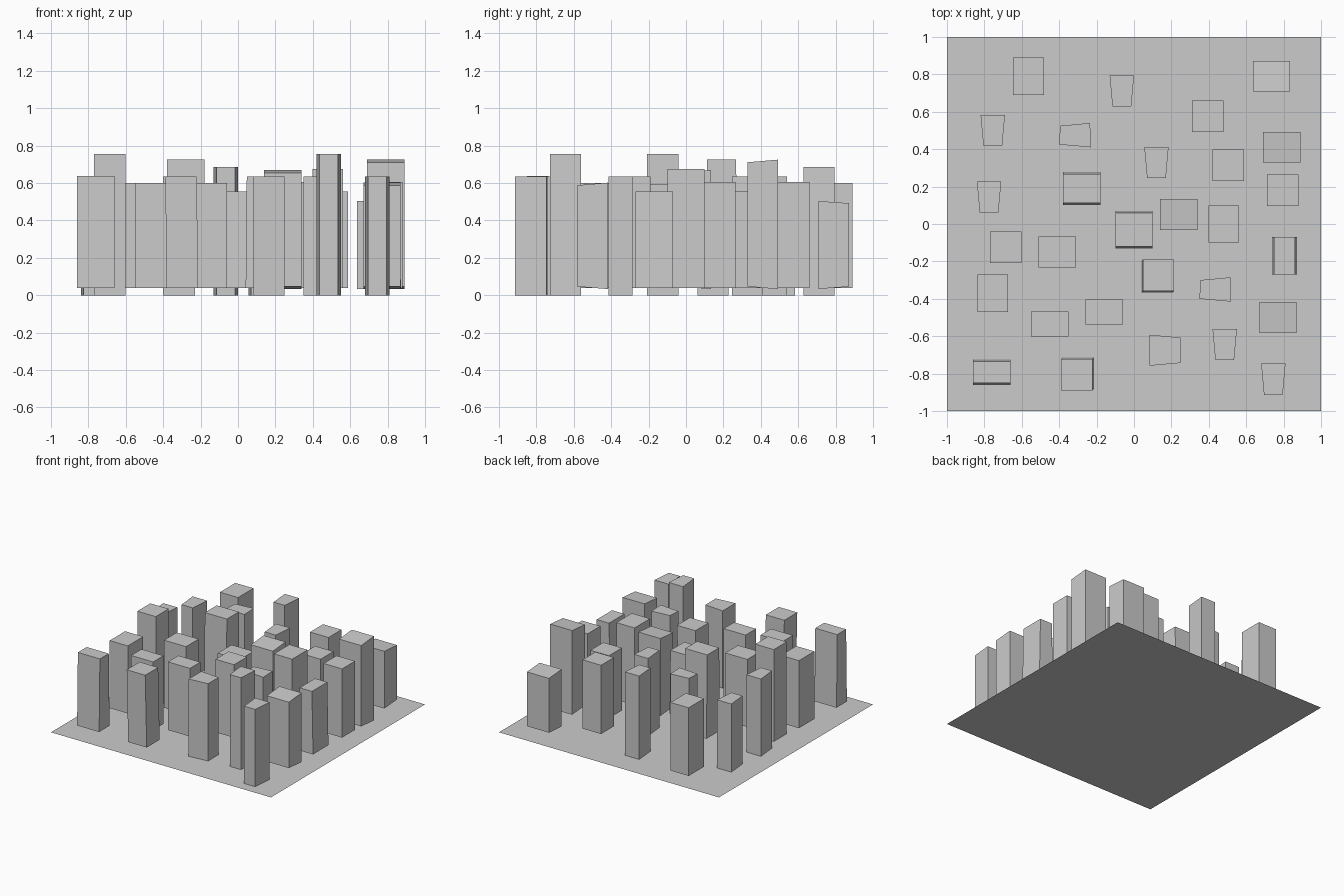
import bpy
import bmesh

default_cube = bpy.data.objects.get("Cube")
if default_cube:
    bpy.data.objects.remove(default_cube, do_unlink=True)

# One plain grey for everything
grey = bpy.data.materials.new("concrete_grey")
grey.use_nodes = True
grey.diffuse_color = (0.6, 0.6, 0.6, 1)
grey.node_tree.nodes["Principled BSDF"].inputs["Base Color"].default_value = grey.diffuse_color


def add_object(name, bm):
    bmesh.ops.recalc_face_normals(bm, faces=bm.faces)
    mesh = bpy.data.meshes.new(name)
    bm.to_mesh(mesh)
    bm.free()
    mesh.materials.append(grey)
    obj = bpy.data.objects.new(name, mesh)
    bpy.context.collection.objects.link(obj)
    return obj


def rectangle(width, depth):
    """Footprint ordered front left, front right, back right, back left."""
    w, d = width / 2, depth / 2
    return [(-w, -d), (w, -d), (w, d), (-w, d)]


def add_tower(name, footprint, spot, base=0.04, inset=(0, 0), lean=(0, 0), flare=0):
    """Prism on a footprint; inset narrows the roof, lean shifts it,
    flare makes the back taller than the front."""
    x, y, top = spot
    bm = bmesh.new()
    rings = []
    for is_roof, z in ((False, base), (True, top)):
        ring = []
        for px, py in footprint:
            rise = flare if py > 0 else -flare
            vx, vy, vz = x + px, y + py, z
            if is_roof:
                vx += lean[0] - (inset[0] if px > 0 else -inset[0])
                vy += lean[1] - (inset[1] if py > 0 else -inset[1])
                vz += rise
            else:
                vz -= rise
            ring.append(bm.verts.new((vx, vy, vz)))
        rings.append(ring)
    floor, roof = rings
    bm.faces.new(floor)
    bm.faces.new(roof)
    for i in range(len(floor)):
        j = (i + 1) % len(floor)
        bm.faces.new((floor[i], floor[j], roof[j], roof[i]))
    return add_object(name, bm)


def add_group(name, footprint, spots, **options):
    for number, spot in enumerate(spots, start=1):
        add_tower(f"{name}_{number}", footprint, spot, **options)


# Ground sheet
ground = bmesh.new()
bmesh.ops.create_grid(ground, x_segments=1, y_segments=1, size=1)
add_object("ground", ground)

# Slim towers that are wider at the back
back_wedge = [(-0.05, -0.083), (0.05, -0.083), (0.065, 0.083), (-0.065, 0.083)]
add_group("back_wedge_tower", back_wedge, [
    (-0.065, 0.71, 0.685), (-0.755, 0.5, 0.56), (0.12, 0.33, 0.635),
    (-0.775, 0.145, 0.635), (0.485, -0.645, 0.755), (0.745, -0.83, 0.635),
], base=0)

# Towers that are wider on one side
side_wedge = [(-0.085, -0.05), (0.085, -0.065), (0.08, 0.065), (-0.08, 0.05)]
add_group("side_wedge_tower", side_wedge,
          [(-0.315, 0.475, 0.635), (0.435, -0.35, 0.635)], base=0)
wide_wedge = [(-0.083, -0.083), (0.083, -0.068), (0.083, 0.068), (-0.083, 0.083)]
add_tower("wide_wedge_tower", wide_wedge, (0.165, -0.675, 0.635), base=0)

# Broad rectangular towers, some with sloping roofs
broad = rectangle(0.2, 0.165)
add_tower("broad_tower", broad, (-0.41, -0.15, 0.595))
add_group("sloped_tower", broad, [
    (0.79, 0.41, 0.718), (0.24, 0.05, 0.662), (0.77, -0.5, 0.595),
], flare=0.007)
add_tower("back_sloped_tower", broad, (0.735, 0.79, 0.498), flare=-0.006)
add_tower("tapered_broad_tower", rectangle(0.2, 0.175), (-0.28, 0.19, 0.725),
          inset=(0, 0.01))

# Deep rectangular towers
add_group("deep_tower", rectangle(0.165, 0.2), [
    (-0.565, 0.79, 0.6), (0.48, 0, 0.675), (-0.755, -0.37, 0.595),
])

# Shallow rectangular towers
shallow = rectangle(0.2, 0.135)
add_group("shallow_tower", shallow, [(-0.45, -0.535, 0.6), (-0.16, -0.47, 0.6)])
add_tower("tapered_shallow_tower", shallow, (-0.76, -0.793, 0.637), inset=(0, 0.01))

# Square towers
square = rectangle(0.168, 0.168)
add_group("square_tower", square, [
    (0.395, 0.575, 0.605), (0.505, 0.315, 0.555), (0.795, 0.18, 0.605),
])
add_tower("tall_square_tower", square, (-0.685, -0.125, 0.755), base=0)
add_tower("right_leaning_tower", square, (0.125, -0.282, 0.635), lean=(0.006, 0.008))
add_tower("left_leaning_tower", square, (-0.297, -0.797, 0.635), lean=(-0.008, -0.008))
add_tower("central_tower", rectangle(0.2, 0.2), (0, -0.03, 0.555), inset=(0, 0.01))
add_tower("narrow_tower", rectangle(0.132, 0.2), (0.805, -0.17, 0.555),
          inset=(0.01, 0))
